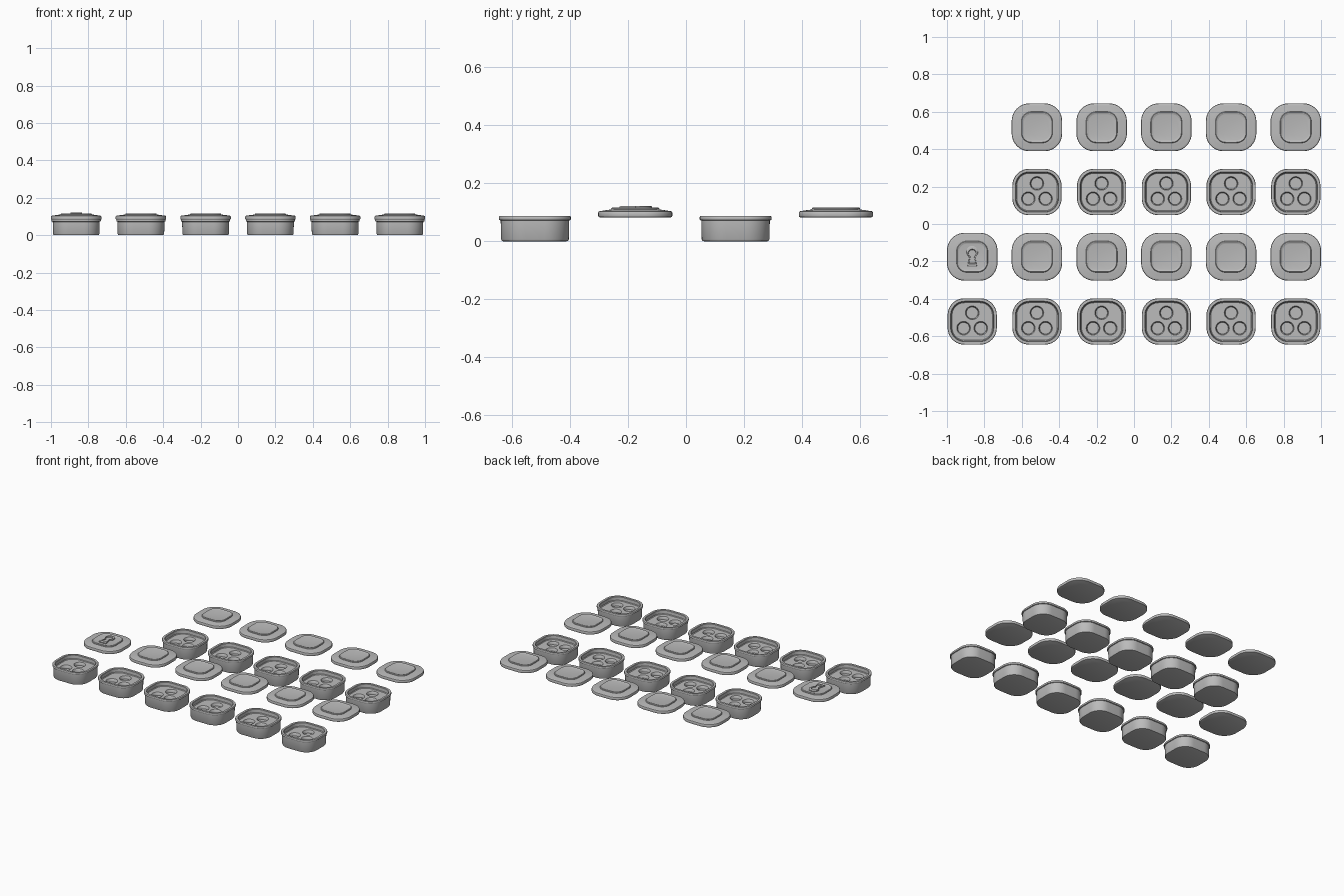
import bpy, bmesh, math

cube = bpy.data.objects.get("Cube")
if cube:
    bpy.data.objects.remove(cube, do_unlink=True)

grey = bpy.data.materials.new("plain grey")
grey.use_nodes = True
COLOUR = (0.5, 0.5, 0.5, 1)
grey.diffuse_color = COLOUR
grey.node_tree.nodes["Principled BSDF"].inputs["Base Color"].default_value = COLOUR

CORNER = 10


def outline(w, d, r, cx=0, cy=0):
    """Rounded rectangle as a list of points."""
    pts = []
    for quarter, (sx, sy) in enumerate([(1, 1), (-1, 1), (-1, -1), (1, -1)]):
        for i in range(CORNER + 1):
            a = math.pi / 2 * (quarter + i / CORNER)
            pts.append((cx + sx * (w / 2 - r) + r * math.cos(a),
                        cy + sy * (d / 2 - r) + r * math.sin(a)))
    return pts


def loft(bm, w, d, r, profile, cx=0, cy=0):
    """Stack rounded rectangles (inset, height) and cap both ends."""
    rings = []
    for inset, z in profile:
        pts = outline(w - 2 * inset, d - 2 * inset, max(r - inset, 0.012), cx, cy)
        rings.append([bm.verts.new((x, y, z)) for x, y in pts])
    n = len(rings[0])
    for low, high in zip(rings, rings[1:]):
        for i in range(n):
            j = (i + 1) % n
            bm.faces.new((low[i], low[j], high[j], high[i]))
    bm.faces.new(rings[0][::-1])
    bm.faces.new(rings[-1])


def finish(bm, name):
    bmesh.ops.remove_doubles(bm, verts=bm.verts, dist=1e-5)
    bmesh.ops.recalc_face_normals(bm, faces=bm.faces)
    mesh = bpy.data.meshes.new(name)
    bm.to_mesh(mesh)
    bm.free()
    mesh.materials.append(grey)
    ob = bpy.data.objects.new(name, mesh)
    bpy.context.collection.objects.link(ob)
    return ob


def activate(ob):
    bpy.ops.object.select_all(action='DESELECT')
    ob.select_set(True)
    bpy.context.view_layer.objects.active = ob


def smooth(ob):
    activate(ob)
    bpy.ops.object.shade_smooth_by_angle(angle=math.radians(35))


# Box: rounded body, rim lip and a shallow tray
bm = bmesh.new()
loft(bm, 0.263, 0.248, 0.09, [
    (0.016, 0), (0.010, 0.002), (0.007, 0.008), (0.006, 0.072), (0.001, 0.074),
    (0, 0.076), (0, 0.084), (0.002, 0.087), (0.016, 0.087), (0.018, 0.085),
    (0.020, 0.064), (0.024, 0.060)])
box = finish(bm, "box")

# Three round wells sunk in the tray floor
bm = bmesh.new()
for cx, cy in [(0, 0.046), (-0.046, -0.036), (0.046, -0.036)]:
    loft(bm, 0.074, 0.074, 0.037, [
        (0.006, 0.040), (0.004, 0.056), (0, 0.0605), (0, 0.075)], cx, cy)
cutter = finish(bm, "well_cutter")
cutter.hide_render = True
mod = box.modifiers.new("wells", 'BOOLEAN')
mod.operation = 'DIFFERENCE'
mod.solver = 'EXACT'
mod.object = cutter
activate(box)
bpy.ops.object.modifier_apply(modifier=mod.name)
bpy.data.objects.remove(cutter, do_unlink=True)
smooth(box)

# Lid: bevelled plate with a gentle slope
bm = bmesh.new()
loft(bm, 0.270, 0.256, 0.095, [
    (0.005, 0.083), (0.001, 0.085), (0, 0.088), (0, 0.099), (0.002, 0.103),
    (0.006, 0.105), (0.014, 0.1055), (0.032, 0.1085), (0.046, 0.110)])
# Raised square grip with a dished centre
loft(bm, 0.168, 0.168, 0.055, [
    (0, 0.107), (0.001, 0.114), (0.004, 0.117), (0.008, 0.117),
    (0.011, 0.115), (0.016, 0.114)])
lid = finish(bm, "lid")
smooth(lid)

# Keyhole emblem: round head, flared stem, one outline
bm = bmesh.new()
head = [(0.031 * math.cos(a), 0.027 + 0.031 * math.sin(a))
        for a in [math.radians(-60 + 300 * i / 24) for i in range(25)]]
points = head + [(-0.026, -0.054), (0.026, -0.054)]
rings = []
for scale, z in [(1, 0.112), (1, 0.120), (0.92, 0.122), (0.7, 0.122), (0.64, 0.117)]:
    rings.append([bm.verts.new((x * scale, y * scale, z)) for x, y in points])
for low, high in zip(rings, rings[1:]):
    for i in range(len(points)):
        j = (i + 1) % len(points)
        bm.faces.new((low[i], low[j], high[j], high[i]))
bm.faces.new(rings[-1])
keyhole = finish(bm, "keyhole_emblem")
smooth(keyhole)


# Lay out the set in two double rows
def place(ob, spots):
    ob.location = (*spots[0], 0)
    for x, y in spots[1:]:
        twin = ob.copy()
        twin.location = (x, y, 0)
        bpy.context.collection.objects.link(twin)


columns = [-0.865 + 0.346 * i for i in range(6)]
place(box, [(x, -0.521) for x in columns] + [(x, 0.171) for x in columns[1:]])
place(lid, [(x, -0.175) for x in columns] + [(x, 0.517) for x in columns[1:]])
keyhole.location = (columns[0], -0.175, 0)
